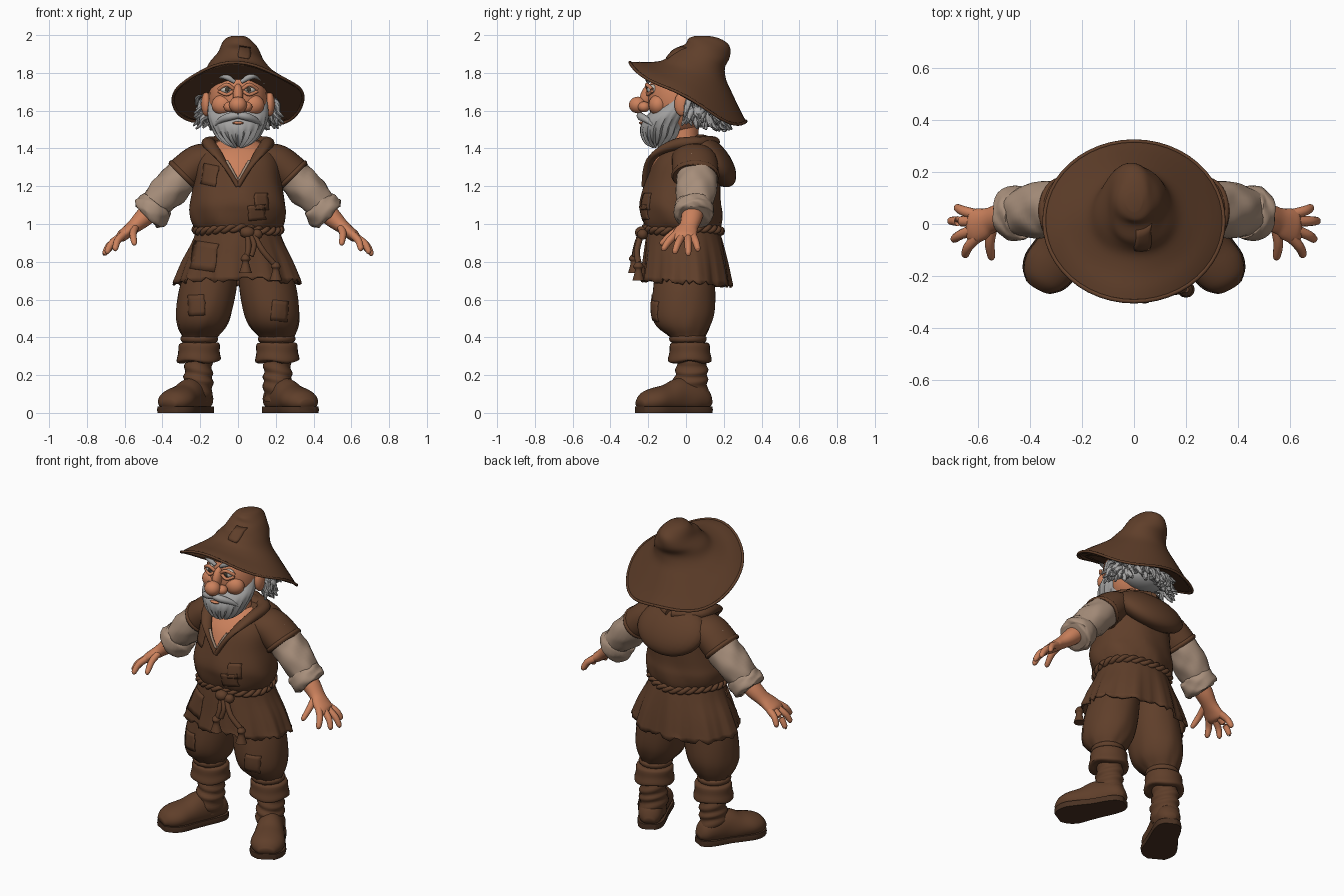
import bpy, bmesh, math, random
from mathutils import Vector, Matrix
from mathutils.bvhtree import BVHTree

if "Cube" in bpy.data.objects:
    bpy.data.objects.remove(bpy.data.objects["Cube"])

random.seed(4)
X, Y, Z = Vector((1, 0, 0)), Vector((0, 1, 0)), Vector((0, 0, 1))


def material(name, *rgb):
    m = bpy.data.materials.new(name)
    m.diffuse_color = (*rgb, 1)
    m.use_nodes = True
    m.node_tree.nodes["Principled BSDF"].inputs["Base Color"].default_value = m.diffuse_color
    return m


BROWN = material("brown_cloth", 0.115, 0.049, 0.023)
SOLE = material("dark_sole", 0.068, 0.031, 0.016)
LINEN = material("linen", 0.39, 0.275, 0.2)
SKIN = material("skin", 0.6, 0.22, 0.108)
GREY = material("grey_hair", 0.37, 0.365, 0.36)
WHITE = material("eye_white", 0.6, 0.56, 0.5)
IRIS = material("iris", 0.06, 0.045, 0.03)


def finish(name, bm, mat, solid=0):
    bmesh.ops.recalc_face_normals(bm, faces=bm.faces)
    me = bpy.data.meshes.new(name)
    bm.to_mesh(me)
    bm.free()
    me.materials.append(mat)
    me.shade_smooth()
    me.set_sharp_from_angle(angle=math.radians(50))
    ob = bpy.data.objects.new(name, me)
    bpy.context.collection.objects.link(ob)
    if solid:
        mod = ob.modifiers.new("thickness", 'SOLIDIFY')
        mod.thickness, mod.offset = solid, -1
    return ob


def spline(p, sub):
    """Catmull-Rom through ring tuples."""
    p = [tuple(q) + (0,) * (6 - len(q)) for q in p]
    out = []
    for i in range(len(p) - 1):
        a, b, c, d = p[max(i - 1, 0)], p[i], p[i + 1], p[min(i + 2, len(p) - 1)]
        for k in range(sub):
            t = k / sub
            out.append([0.5 * (2 * q + (r - o) * t + (2 * o - 5 * q + 4 * r - s) * t * t
                               + (3 * q - o - 3 * r + s) * t ** 3) for o, q, r, s in zip(a, b, c, d)])
    return out + [list(p[-1])]


def loft(name, strands, mat, n=20, sub=4, ref=Y, normal=None, fn=None, caps=True, solid=0):
    """Rings are x, y, z, radius along ref, radius across, tilt."""
    bm = bmesh.new()
    for s in strands:
        rs = spline(s, sub)
        prev = None
        for i, r in enumerate(rs):
            c = Vector(r[:3])
            t = normal or (Vector(rs[min(i + 1, len(rs) - 1)][:3]) - Vector(rs[max(i - 1, 0)][:3])).normalized()
            u = (ref - t * ref.dot(t)).normalized()
            w = t.cross(u)
            ring = []
            for k in range(n):
                a = 2 * math.pi * k / n
                v = c + u * max(r[3], .001) * math.cos(a) + w * max(r[4], .001) * math.sin(a)
                v.z += r[5] * (v.y - c.y)
                if fn:
                    v = fn(v, a, i / (len(rs) - 1), k)
                ring.append(bm.verts.new(v))
            if prev:
                for k in range(n):
                    bm.faces.new((prev[k], prev[k - 1], ring[k - 1], ring[k]))
            if caps and (i == 0 or i == len(rs) - 1):
                bm.faces.new(ring)
            prev = ring
    return finish(name, bm, mat, solid)


def both(*strands):
    return [[(m * r[0],) + tuple(r[1:]) for r in s] for s in strands for m in (1, -1)]


def cord(path, r, tip=None):
    """Round tube rings, optionally tapered."""
    tip = r if tip is None else tip
    return [(*p, *(2 * (r + (tip - r) * i / (len(path) - 1),))) for i, p in enumerate(path)]


def blobs(name, items, mat):
    bm = bmesh.new()
    for x, y, z, a, b, c, *tilt in items:
        m = Matrix.Translation((x, y, z)) @ Matrix.Rotation(tilt[0] if tilt else 0, 4, 'X') @ Matrix.Diagonal((a, b, c, 1))
        bmesh.ops.create_uvsphere(bm, u_segments=24, v_segments=14, radius=1, matrix=m)
    return finish(name, bm, mat)


def pair(*items):
    return [(m * i[0],) + tuple(i[1:]) for i in items for m in (1, -1)]


def patch(name, target, cx, cz, w, h, rot=0):
    """Sewn rectangle laid on the front of a part."""
    me = target.data
    tree = BVHTree.FromPolygons([v.co for v in me.vertices], [p.vertices for p in me.polygons])
    bm = bmesh.new()
    grid = {}
    for i in range(6):
        for j in range(6):
            a, b = (i / 5 - .5) * w + random.uniform(-.004, .004), (j / 5 - .5) * h
            p = Vector((cx + a * math.cos(rot) - b * math.sin(rot), -2, cz + a * math.sin(rot) + b * math.cos(rot)))
            hit = tree.ray_cast(p, Y)[0]
            if hit:
                grid[i, j] = bm.verts.new(hit - Y * .006)
    for i in range(5):
        for j in range(5):
            q = [grid.get(k) for k in ((i, j), (i + 1, j), (i + 1, j + 1), (i, j + 1))]
            if all(q):
                bm.faces.new(q)
    finish(name, bm, BROWN, .008)


# Tunic body, loosely bloused, with skin-coloured V opening
def wrinkle(v, a, t, k):
    f = .005 * math.sin(7 * a + 9 * t) * (1 - t) + .005 * math.sin(19 * a) * max(0, 1 - 4 * t)
    return v + Vector((v.x, v.y, 0)).normalized() * f


tunic = loft("tunic", [[(0, -.015, .955, .185, .205), (0, -.02, 1.0, .205, .24), (0, -.025, 1.06, .215, .255),
                        (0, -.03, 1.12, .214, .25), (0, -.015, 1.22, .2, .233), (0, 0, 1.32, .178, .225),
                        (0, .015, 1.38, .15, .195), (0, .02, 1.42, .11, .13), (0, .02, 1.44, .09, .1)]],
             BROWN, n=48, normal=Z, fn=wrinkle)
tunic.data.materials.append(SKIN)
bm = bmesh.new()
bm.from_mesh(tunic.data)
for s in (1, -1):
    bmesh.ops.bisect_plane(bm, geom=bm.verts[:] + bm.edges[:] + bm.faces[:], plane_co=(0, 0, 1.215), plane_no=(s, 0, -.6))
for f in bm.faces:
    c = f.calc_center_median()
    f.material_index = int(c.y < 0 and abs(c.x) < .6 * (c.z - 1.215))
bm.to_mesh(tunic.data)
bm.free()


# Skirt with folds and a ragged hem
def folds(v, a, t, k):
    d = (1 - t) ** 1.5
    v = v + Vector((v.x, v.y, 0)).normalized() * (.011 * math.sin(9 * a) + .006 * math.sin(23 * a)) * d
    if t == 0:
        v.z += random.choice((-.012, -.004, .0, .016))
    return v


skirt = loft("tunic_skirt", [[(0, 0, .69, .238, .338, -.06), (0, -.003, .8, .221, .295, -.03), (0, -.01, .9, .205, .245),
                              (0, -.015, .98, .188, .214)]], BROWN, n=80, normal=Z, fn=folds, caps=False, solid=.012)

# Hood hanging on the back, shoulder mantle, collar around the neck opening
blobs("hood", [(0, .145, 1.335, .225, .085, .165, .66), (0, .07, 1.395, .2, .125, .06), (0, .12, 1.34, .235, .085, .105, .3)], BROWN)
loft("collar", both([(0, -.222, 1.2, .013, .014), (.06, -.205, 1.3, .014, .022), (.11, -.16, 1.37, .018, .032),
                     (.15, -.06, 1.42, .03, .035), (.14, .06, 1.432, .032, .04), (0, .14, 1.435, .03, .045)]), BROWN, n=12, ref=Z)
loft("shirt_edge", both(cord([(.006, -.216, 1.235), (.035, -.212, 1.29), (.06, -.196, 1.335)], .008)), LINEN, n=8, ref=Z)

# Cap sleeves, linen sleeves, rolled cuffs
loft("cap_sleeve", both([(.12, .03, 1.36, .11, .07), (.2, .045, 1.33, .12, .095), (.27, .05, 1.275, .122, .1),
                         (.295, .05, 1.25, .118, .098)]), BROWN, n=28,
     fn=lambda v, a, t, k: v + Vector((.7, 0, -.7)) * (.012 * math.sin(5 * a) * max(0, t - .7)))
loft("cap_trim", both([(.278, .05, 1.268, .12, .098), (.288, .05, 1.258, .128, .106), (.298, .05, 1.248, .12, .098)]), BROWN, n=28, sub=3)


def crumple(v, a, t, k):
    return v + Vector((.004 * math.sin(5 * a + 11 * t), 0, .005 * math.sin(4 * a - 14 * t)))


loft("linen_sleeve", both([(.24, .05, 1.31, .1, .09), (.31, .058, 1.235, .108, .095), (.38, .052, 1.165, .108, .094),
                           (.445, .045, 1.095, .09, .08)]), LINEN, n=28, sub=6, fn=crumple)
loft("sleeve_cuff", both([(.42, .045, 1.11, .085, .075), (.428, .045, 1.1, .1, .093), (.45, .042, 1.075, .106, .1),
                          (.475, .04, 1.05, .104, .099), (.485, .04, 1.04, .085, .078)]), LINEN, n=28, fn=crumple)

# Forearms, palms and fingers
loft("forearm_and_palm", both([(.44, .04, 1.09, .06, .055), (.5, .03, 1.033, .056, .05), (.55, .015, .988, .05, .038),
                               (.585, 0, .96, .062, .033), (.62, -.01, .932, .066, .029), (.637, -.01, .919, .05, .016)]), SKIN)
ends = [((.615, .038, .935), (.688, .065, .86)), ((.625, .01, .93), (.714, .012, .836)),
        ((.625, -.024, .93), (.7, -.062, .846)), ((.605, -.052, .945), (.655, -.125, .862)),
        ((.545, -.01, .985), (.55, -.137, .892))]
fingers = []
for a, b in ends:
    a, b = Vector(a), Vector(b)
    mid = a.lerp(b, .5) + Vector((.008, 0, .008))
    fingers.append([(*a, .021, .021), (*mid, .019, .019), (*a.lerp(b, .9), .015, .015), (*b, .006, .006)])
loft("fingers", both(*fingers), SKIN, n=12, ref=Vector((.7, 0, .7)))

# Baggy breeches
pants = loft("breeches", both([(.12, 0, .86, .15, .12), (.155, -.01, .68, .163, .15), (.178, -.015, .54, .167, .148),
                               (.19, -.012, .46, .142, .13), (.203, .008, .4, .09, .09), (.205, .01, .37, .085, .085)]),
             BROWN, n=32, normal=Z, fn=lambda v, a, t, k: v + .006 * t * math.sin(9 * a + 8 * t) * Vector((math.sin(a), math.cos(a), 0)))
loft("knee_band", both([(.205, .01, .415, .08, .08), (.205, .01, .4, .098, .098), (.205, .01, .38, .096, .096), (.205, .01, .37, .08, .08)]), BROWN, normal=Z)

# Boots: folded cuff, wrinkled shaft, foot, sole
loft("boot_cuff", both([(.205, .02, .375, .075, .075), (.205, .02, .365, .103, .107), (.207, .02, .32, .108, .11),
                        (.208, .02, .275, .115, .116), (.208, .02, .268, .08, .08)]), BROWN, n=28, normal=Z,
     fn=lambda v, a, t, k: v + Z * (.008 * math.sin(3 * a) * t))
loft("boot_shaft", both([(.205, .03, .3, .078, .07), (.21, .03, .22, .084, .074), (.21, .022, .15, .092, .077),
                         (.212, .03, .06, .09, .07)]), BROWN, n=24, sub=8, normal=Z,
     fn=lambda v, a, t, k: v + .005 * math.sin(26 * t + 2 * math.sin(a)) * Vector((-math.sin(a), math.cos(a), 0)))
foot = [(.172, .125, .05, .02, .03), (.185, .1, .06, .055, .06), (.21, .05, .08, .085, .075), (.25, -.03, .08, .105, .08),
        (.29, -.1, .07, .082, .091), (.325, -.165, .065, .068, .1), (.352, -.213, .055, .055, .082), (.37, -.245, .045, .025, .045)]


def sole_clamp(v, a, t, k):
    v.z = min(max(v.z, 0), .034)
    return v


loft("boot_foot", both(foot), BROWN, n=24, ref=Z, fn=lambda v, a, t, k: Vector((v.x, v.y, max(v.z, .02))))
loft("boot_sole", both([(x, y, .017, .1, w + .006) for x, y, z, h, w in foot]), SOLE, n=24, ref=Z, fn=sole_clamp)

# Twisted rope belt, knot and hanging tassels
ropes = []
for ph in (0, math.pi):
    path = []
    for i in range(145):
        a, q = 2 * math.pi * i / 144, 14 * 2 * math.pi * i / 144 + ph
        d = 1 + .05 * math.cos(q)
        path.append((.222 * d * math.cos(a), -.015 + .198 * d * math.sin(a), .97 + .012 * math.sin(q) + .008 * math.sin(3 * a)))
    ropes.append(cord(path, .014))
loft("rope_belt", ropes, BROWN, n=8, sub=1, ref=Z)
blobs("belt_knot", [(.05, -.235, .955, .04, .035, .032), (.1, -.23, .945, .03, .028, .028)], BROWN)
loft("rope_tails", [cord([(.05, -.24, .95), (.055, -.265, .87), (.04, -.275, .81)], .016),
                    cord([(.06, -.24, .95), (.085, -.262, .89), (.07, -.27, .83)], .014),
                    cord([(.08, -.235, .95), (.13, -.26, .86), (.19, -.25, .79)], .016)], BROWN, n=10)
loft("tassels", [[(x, y, z, .012, .012), (x, y, z - .025, .028, .026), (x, y, z - .045, .018, .018), (x, y, z - .1, .032, .034)]
                 for x, y, z in ((.04, -.275, .84), (.2, -.252, .8))], BROWN, n=12)

# Patches and pocket
patch("chest_patch", tunic, .1, 1.06, .09, .08, .1)
patch("chest_patch_upper", tunic, .125, 1.12, .07, .09, .0)
patch("shoulder_patch", tunic, -.15, 1.26, .08, .11, -.2)
patch("skirt_pocket", skirt, -.18, .83, .13, .15, -.15)
patch("knee_patch_left", pants, -.22, .57, .09, .11, .05)
patch("knee_patch_right", pants, .22, .54, .09, .11, -.1)

# Head: neck, skull, ears, cheeks, nose
loft("neck", [[(0, .0, 1.36, .09, .11), (0, -.01, 1.44, .078, .088), (0, -.01, 1.56, .08, .085)]], SKIN, normal=Z)
blobs("head", [(0, -.04, 1.665, .155, .162, .2)] + pair((.168, -.02, 1.635, .027, .042, .065), (.078, -.148, 1.63, .062, .05, .055)), SKIN)
blobs("nose", [(0, -.255, 1.63, .047, .047, .044), (0, -.205, 1.68, .027, .036, .065, -.35)] + pair((.044, -.222, 1.62, .032, .032, .028)), SKIN)
blobs("eyes", pair((.062, -.178, 1.713, .033, .028, .026)), WHITE)
blobs("irises", pair((.058, -.202, 1.713, .013, .007, .013)), IRIS)
loft("eyelids", both(cord([(.025, -.2, 1.715), (.06, -.207, 1.738), (.102, -.18, 1.713)], .01),
                     cord([(.027, -.2, 1.703), (.06, -.203, 1.685), (.102, -.18, 1.703)], .009)), SKIN, n=10, ref=Z)

# Eyebrows, beard, moustache, lip
loft("eyebrows", both([(.018, -.2, 1.752, .01, .01), (.06, -.202, 1.778, .016, .016), (.1, -.18, 1.785, .016, .016),
                       (.14, -.14, 1.745, .005, .005)]), GREY, n=10, ref=Z)


def whiskers(v, a, t, k):
    d = .006 * (k % 3 - 1) * t
    return v + Vector((-math.sin(a), math.cos(a), 0)) * d - Z * (.008 * (k % 3) * t)


loft("beard", [[(0, -.05, 1.665, .06, .152), (0, -.06, 1.62, .1, .159), (0, -.095, 1.57, .118, .16), (0, -.12, 1.52, .12, .142),
                (0, -.13, 1.47, .104, .112), (0, -.143, 1.435, .066, .066), (0, -.15, 1.418, .02, .02)]],
     GREY, n=60, normal=Z, fn=whiskers)
loft("moustache", both([(.0, -.243, 1.575, .017, .018), (.045, -.238, 1.568, .021, .02), (.09, -.207, 1.55, .016, .016),
                        (.13, -.165, 1.515, .004, .004)]), GREY, n=12, ref=Z)
blobs("lower_lip", [(0, -.236, 1.535, .03, .013, .008)], SKIN)

# Hair: under-layer with thick curls round the sides and back
blobs("hair_base", [(0, .05, 1.665, .163, .14, .15), (0, .09, 1.58, .13, .1, .07)], GREY)
locks = []
for i in range(130):
    a = math.radians(random.uniform(-8, 188))
    d = Vector((math.cos(a), math.sin(a), 0))
    side = Vector((-d.y, d.x, 0)) * random.uniform(-.04, .04)
    back = max(0, d.y)
    z, r = random.uniform(1.58, 1.72) - .03 * back, random.uniform(.165, .205)
    c = Vector((0, .015, 0))
    locks.append(cord([c + d * .13 + Z * z, c + d * r + side * .4 + Z * (z - .02), c + d * (r + .01) + side + Z * (z - .055),
                       c + d * (r + random.uniform(.01, .04)) + side * 1.4 + Z * max(z - .08, 1.5)], .024, .005))
loft("hair_locks", locks, GREY, n=7, sub=3, ref=Vector((.1, .2, 1)))


# Floppy pointed hat
def droop(v, a, t, k):
    d = max(0, 1 - t * 2.4)
    v.z += d * (-.037 * math.sin(a) ** 2 - .024 * math.sin(2 * a) ** 2 + .008 * math.sin(3 * a + .6))
    # Dent the crown
    e = math.sin(math.pi * max(0, t - .35) / .65)
    return v + Vector((math.sin(a), -math.cos(a), 0)) * (.006 * e * math.sin(3 * a + 14 * t))


hat = loft("hat", [[(0, .01, 1.7, .308, .345, -.52), (0, .018, 1.735, .265, .298, -.48), (0, .032, 1.778, .21, .232, -.39),
                    (0, .045, 1.82, .165, .172, -.3), (0, .062, 1.862, .146, .142, -.25), (0, .09, 1.903, .143, .115, -.18),
                    (0, .108, 1.948, .117, .09, -.04), (0, .095, 1.982, .082, .062, 0), (0, .085, 1.996, .035, .03, 0)]],
           BROWN, n=48, normal=Z, fn=droop, solid=.014)
loft("hat_rim", [[(x, y, z, .008, .008) for x, y, z in
                  (tuple(hat.data.vertices[k % 48].co) for k in range(49))]], BROWN, n=8, sub=1, ref=Z)
patch("hat_patch", hat, .035, 1.91, .06, .06, -.15)
